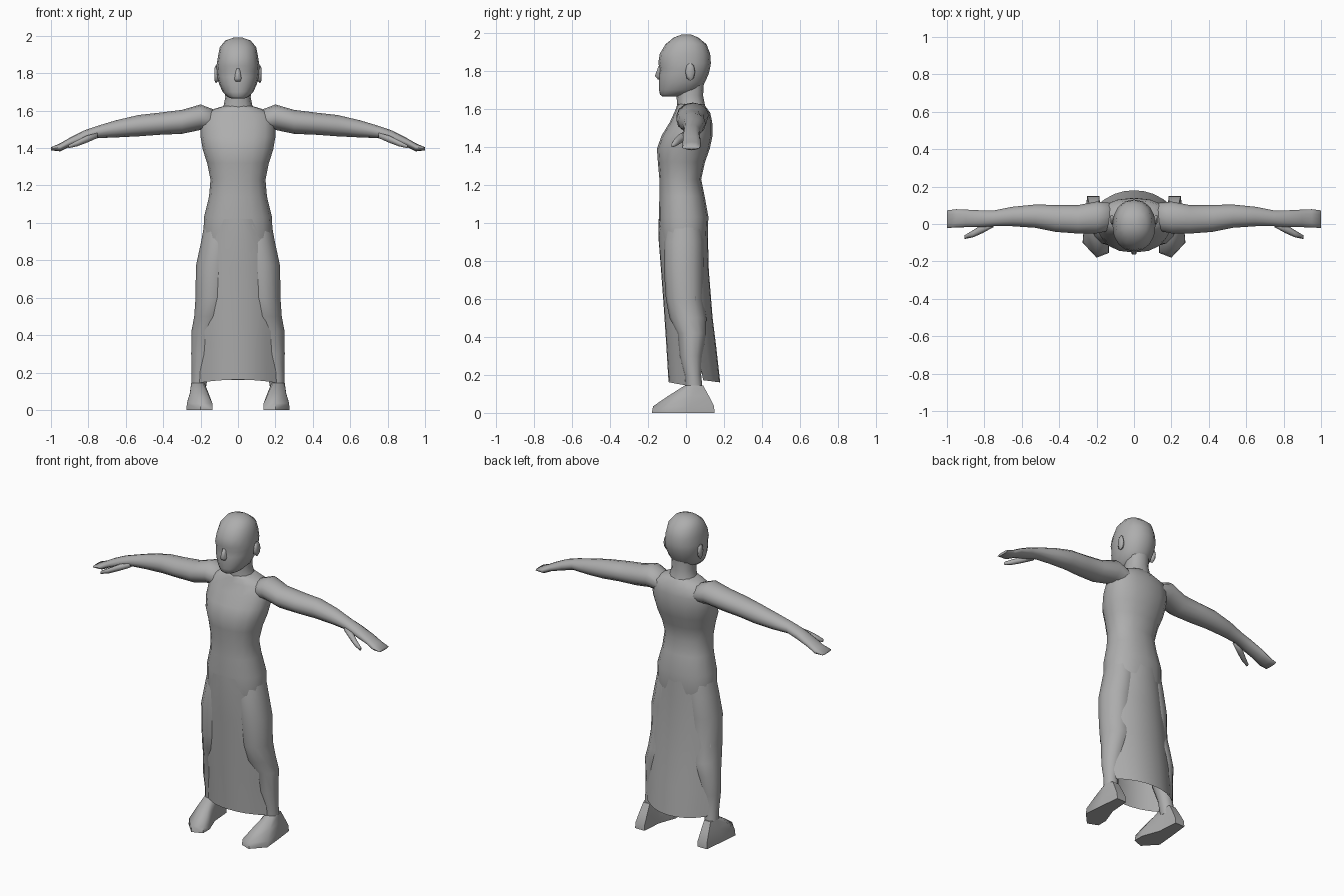
import bpy, bmesh, math

cloth_grey = bpy.data.materials.new("plain_grey")
cloth_grey.diffuse_color = (0.42, 0.42, 0.42, 1)


def finish(name, bm, angle=75):
    me = bpy.data.meshes.new(name)
    bm.to_mesh(me)
    bm.free()
    ob = bpy.data.objects.new(name, me)
    bpy.context.collection.objects.link(ob)
    me.materials.append(cloth_grey)
    bpy.ops.object.select_all(action='DESELECT')
    ob.select_set(True)
    bpy.context.view_layer.objects.active = ob
    bpy.ops.object.shade_smooth_by_angle(angle=math.radians(angle))
    return ob


def loft(name, rings, angle=75):
    """Skin a closed tube through rings of points and cap both ends."""
    bm = bmesh.new()
    loops = [[bm.verts.new(p) for p in r] for r in rings]
    n = len(loops[0])
    for a, b in zip(loops, loops[1:]):
        for i in range(n):
            j = (i + 1) % n
            bm.faces.new((a[i], a[j], b[j], b[i]))
    bm.faces.new(loops[0][::-1])
    bm.faces.new(loops[-1])
    bmesh.ops.recalc_face_normals(bm, faces=bm.faces)
    return finish(name, bm, angle)


def oval(n=12, power=1.0):
    """Unit oval; power below 1 makes it squarer."""
    pts = []
    for i in range(n):
        a = 2 * math.pi * i / n
        c, s = math.cos(a), math.sin(a)
        pts.append((math.copysign(abs(c) ** power, c), math.copysign(abs(s) ** power, s)))
    return pts


def body_rings(rows, n=16, power=0.9):
    """Rows of height, half width, front y, back y."""
    return [[(w * c, (f + b) / 2 + (b - f) / 2 * s, z) for c, s in oval(n, power)]
            for z, w, f, b in rows]


# torso with hips and shoulders
loft("torso", body_rings([
    (0.78, 0.17, -0.11, 0.09), (0.92, 0.185, -0.138, 0.112), (1.03, 0.182, -0.143, 0.118),
    (1.14, 0.155, -0.14, 0.098), (1.23, 0.147, -0.14, 0.08), (1.32, 0.165, -0.148, 0.10),
    (1.39, 0.188, -0.153, 0.125), (1.46, 0.20, -0.128, 0.14), (1.53, 0.20, -0.085, 0.138),
    (1.58, 0.185, -0.062, 0.127), (1.61, 0.125, -0.05, 0.105), (1.625, 0.075, -0.045, 0.095)]))

# neck
loft("neck", body_rings([
    (1.57, 0.10, -0.05, 0.115), (1.62, 0.078, -0.047, 0.10),
    (1.67, 0.068, -0.05, 0.09), (1.75, 0.07, -0.05, 0.095)], 12))

# head from chin to crown
loft("head", body_rings([
    (1.665, 0.035, -0.125, -0.05), (1.675, 0.058, -0.137, 0.02), (1.70, 0.082, -0.142, 0.075),
    (1.74, 0.10, -0.143, 0.10), (1.78, 0.11, -0.143, 0.118), (1.81, 0.113, -0.138, 0.126),
    (1.84, 0.115, -0.146, 0.131), (1.89, 0.107, -0.138, 0.127), (1.94, 0.097, -0.108, 0.108),
    (1.975, 0.068, -0.065, 0.065), (1.99, 0.025, -0.025, 0.03)], 16, 0.92))

# nose wedge
loft("nose", [[(-w, -0.12, z), (-w * 0.4, y, z), (w * 0.4, y, z), (w, -0.12, z)]
              for z, w, y in [(1.755, 0.022, -0.148), (1.772, 0.026, -0.164),
                              (1.825, 0.014, -0.145)]])

# brow-to-toe parts that exist on both sides
ARM = [(0.10, 0.04, 1.54, 0.07, 0.055), (0.20, 0.035, 1.565, 0.085, 0.068),
       (0.30, 0.025, 1.54, 0.076, 0.064), (0.42, 0.03, 1.53, 0.072, 0.059),
       (0.53, 0.042, 1.52, 0.062, 0.057), (0.65, 0.04, 1.503, 0.052, 0.046),
       (0.75, 0.03, 1.486, 0.042, 0.033), (0.82, 0.028, 1.463, 0.045, 0.032),
       (0.90, 0.03, 1.431, 0.047, 0.024), (0.95, 0.03, 1.404, 0.049, 0.022),
       (1.00, 0.026, 1.396, 0.047, 0.008)]
THUMB = [(0.75, 0.0, 1.468, 0.016, 0.016), (0.81, -0.025, 1.447, 0.024, 0.022),
         (0.86, -0.052, 1.425, 0.019, 0.018), (0.905, -0.07, 1.408, 0.010, 0.010)]
LEG = [(1.02, 0.095, -0.01, 0.08, 0.09), (0.90, 0.105, -0.012, 0.092, 0.105),
       (0.77, 0.125, -0.012, 0.10, 0.105), (0.60, 0.135, -0.008, 0.092, 0.098),
       (0.50, 0.148, 0.01, 0.086, 0.097), (0.42, 0.172, 0.03, 0.077, 0.075),
       (0.30, 0.188, 0.027, 0.062, 0.06), (0.20, 0.203, 0.037, 0.045, 0.043),
       (0.10, 0.212, 0.045, 0.038, 0.045)]
SOLE = [(0.135, -0.155), (0.20, -0.18), (0.275, -0.10), (0.265, 0.02),
        (0.25, 0.15), (0.185, 0.15), (0.175, 0.02), (0.135, -0.09)]
ANKLE = [(0.19, 0.0), (0.212, -0.005), (0.238, 0.005), (0.25, 0.045),
         (0.235, 0.09), (0.19, 0.09), (0.175, 0.045), (0.18, 0.015)]

for side, s in (("left", 1), ("right", -1)):
    for part, rows, n in (("arm", ARM, 12), ("thumb", THUMB, 6)):
        loft(f"{side}_{part}", [[(s * x, y + ry * c, z + rz * d) for c, d in oval(n)]
                                for x, y, z, ry, rz in rows])
    loft(f"{side}_leg", [[(s * (x + rx * c), y + ry * d, z) for c, d in oval(12)]
                         for z, x, y, rx, ry in LEG])
    # foot blends from the sole outline up to the ankle outline
    loft(f"{side}_foot", [[(s * (a[0] + (b[0] - a[0]) * t), a[1] + (b[1] - a[1]) * t, z)
                           for a, b in zip(SOLE, ANKLE)]
                          for z, t in [(0, 0), (0.035, 0.04), (0.09, 0.5), (0.145, 1)]], 60)
    # flattened ear
    loft(f"{side}_ear", [[(s * x, 0.015 + r * 0.026 * c + (x - 0.1) * 0.4, 1.795 + r * 0.048 * d)
                          for c, d in oval(8)]
                         for x, r in [(0.10, 0.7), (0.118, 1.0), (0.126, 0.7)]])


def panel(name, rows, cols=8):
    """Curved hanging sheet; rows of z, half width, middle y, edge y, edge drop."""
    bm = bmesh.new()
    grid = []
    for z, w, ym, ye, drop in rows:
        ts = [-1 + 2 * i / cols for i in range(cols + 1)]
        grid.append([bm.verts.new((w * t, ym + (ye - ym) * abs(t) ** 2.2, z - drop * t * t))
                     for t in ts])
    front = rows[0][2] < 0
    for a, b in zip(grid, grid[1:]):
        for i in range(cols):
            q = (a[i], b[i], b[i + 1], a[i + 1])
            bm.faces.new(q if front else q[::-1])
    return finish(name, bm)


# skirt sheets hanging before and behind the legs
panel("front_skirt", [(1.02, 0.075, -0.146, -0.138, 0.0), (0.91, 0.125, -0.144, -0.108, 0.0),
                      (0.76, 0.175, -0.132, -0.068, 0.0), (0.57, 0.195, -0.118, -0.05, 0.0),
                      (0.36, 0.20, -0.104, -0.02, 0.0), (0.162, 0.205, -0.092, -0.002, 0.017)])
panel("back_skirt", [(1.03, 0.165, 0.114, 0.03, 0.02), (0.90, 0.18, 0.116, 0.035, 0.0),
                     (0.75, 0.20, 0.12, 0.04, 0.0), (0.50, 0.215, 0.14, 0.055, 0.0),
                     (0.34, 0.225, 0.16, 0.06, 0.0), (0.16, 0.21, 0.18, 0.09, -0.012)])
